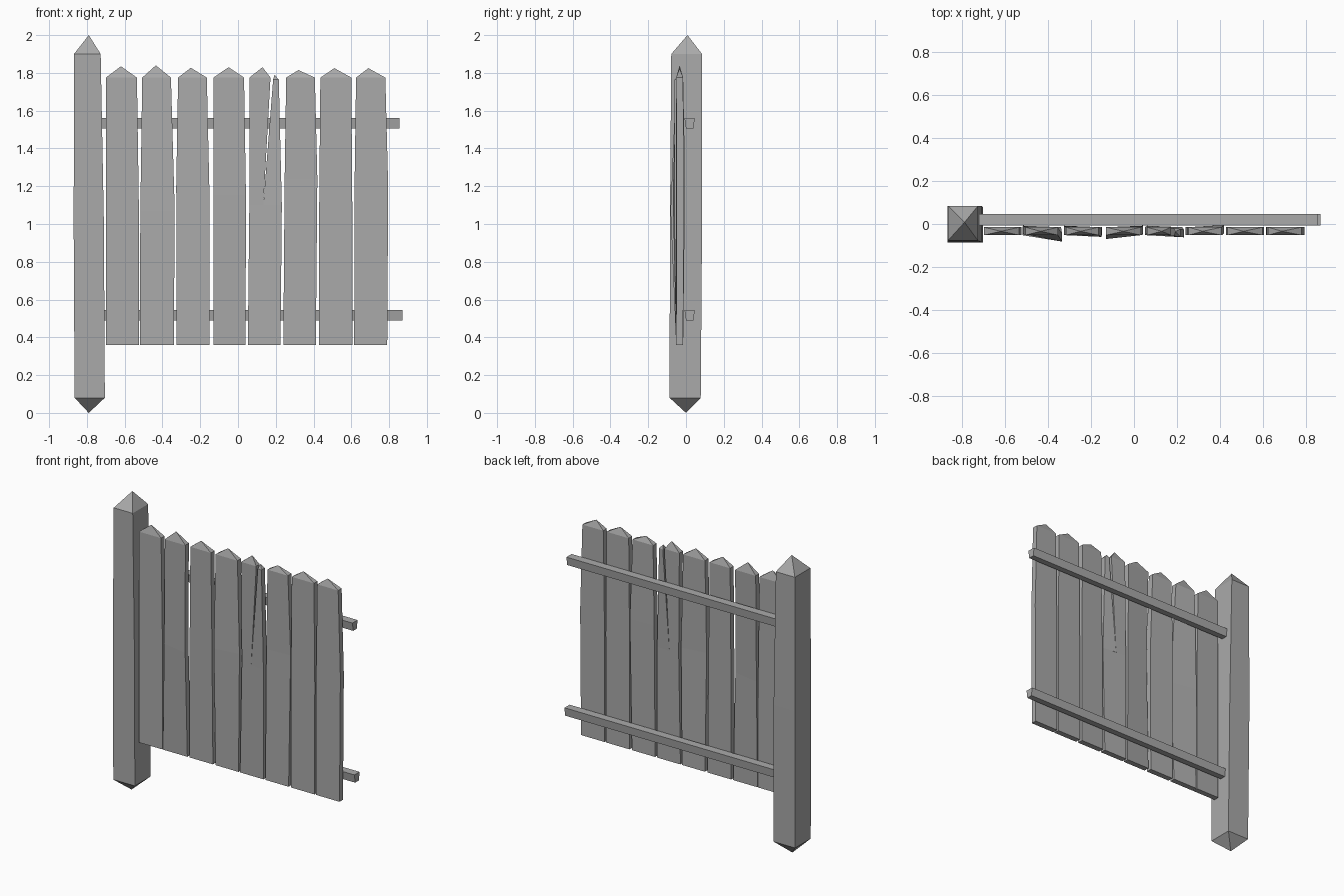
import bpy
import bmesh

default = bpy.data.objects.get("Cube")
if default:
    bpy.data.objects.remove(default, do_unlink=True)

wood = bpy.data.materials.new("grey wood")
wood.use_nodes = True
GREY = (0.4, 0.4, 0.4, 1)
wood.diffuse_color = GREY
wood.node_tree.nodes["Principled BSDF"].inputs["Base Color"].default_value = GREY


def ring(z, left, right, front_left, front_right, depth=0.037):
    """Four corners of a horizontal section; differing fronts give a twist."""
    return [(left, front_left, z), (right, front_right, z),
            (right, front_right + depth, z), (left, front_left + depth, z)]


def loft(bm, rings, top=None, bottom=None):
    """Skin a stack of sections, ending in a point or a flat cap."""
    rows = [[bm.verts.new(p) for p in r] for r in rings]
    for low, high in zip(rows, rows[1:]):
        for i in range(4):
            j = (i + 1) % 4
            bm.faces.new((low[i], low[j], high[j], high[i]))
    for row, tip in ((rows[0][::-1], bottom), (rows[-1], top)):
        if tip:
            apex = bm.verts.new(tip)
            for i in range(4):
                bm.faces.new((row[i], row[(i + 1) % 4], apex))
        else:
            bm.faces.new(row)


def finish(bm, name):
    bmesh.ops.recalc_face_normals(bm, faces=bm.faces)
    mesh = bpy.data.meshes.new(name)
    bm.to_mesh(mesh)
    bm.free()
    mesh.materials.append(wood)
    bpy.context.collection.objects.link(bpy.data.objects.new(name, mesh))


# Post, pointed at both ends
bm = bmesh.new()
loft(bm, [ring(0.08, -0.865, -0.705, -0.087, -0.087, 0.165),
          ring(1.0, -0.87, -0.71, -0.085, -0.085, 0.17),
          ring(1.9, -0.868, -0.727, -0.078, -0.078, 0.163)],
     top=(-0.79, 0.008, 2), bottom=(-0.79, 0, 0))
finish(bm, "post")

# Rails with a slightly slanted section
for name, z, end in (("lower_rail", 0.49, 0.87), ("upper_rail", 1.505, 0.855)):
    bm = bmesh.new()
    section = [(0, z), (0.04, z), (0.046, z + 0.055), (-0.008, z + 0.055)]
    loft(bm, [[(x, y, h) for y, h in section] for x in (-0.74, end)])
    finish(bm, name)

# Whole pickets: bottom, middle and top edges, tip, fronts at the middle
FRONT = -0.052
BASE, SHOULDER = 0.36, 1.775
pickets = [
    ((-0.7, -0.525), (-0.7, -0.525), (-0.7, -0.535), (-0.62, 1.835), (-0.052, -0.052), 1.1),
    ((-0.52, -0.34), (-0.517, -0.335), (-0.507, -0.355), (-0.435, 1.84), (-0.045, -0.082), 1.07),
    ((-0.325, -0.15), (-0.327, -0.152), (-0.317, -0.165), (-0.25, 1.827), (-0.045, -0.06), 1.2),
    ((-0.13, 0.04), (-0.13, 0.042), (-0.13, 0.032), (-0.05, 1.83), (-0.07, -0.045), 1.15),
    ((0.24, 0.412), (0.247, 0.42), (0.255, 0.407), (0.32, 1.815), (-0.052, -0.042), 1.24),
    ((0.43, 0.605), (0.43, 0.605), (0.436, 0.6), (0.51, 1.825), (-0.052, -0.05), 1.1),
    ((0.615, 0.79), (0.617, 0.795), (0.625, 0.78), (0.69, 1.825), (-0.052, -0.05), 1.2),
]
for n, (low, mid, high, tip, fronts, mid_z) in enumerate(pickets, 1):
    bm = bmesh.new()
    loft(bm, [ring(BASE, *low, FRONT, FRONT), ring(mid_z, *mid, *fronts),
              ring(SHOULDER, *high, FRONT, FRONT)], top=(tip[0], -0.034, tip[1]))
    finish(bm, f"picket_{n}")

# Split picket: sound lower board with two splinters above the crack
bm = bmesh.new()
loft(bm, [ring(BASE, 0.052, 0.225, FRONT, FRONT),
          ring(1.1, 0.06, 0.232, -0.045, -0.062)])
loft(bm, [ring(1.1, 0.06, 0.134, -0.045, -0.052),
          ring(SHOULDER, 0.06, 0.172, FRONT, FRONT)], top=(0.13, -0.034, 1.83))
loft(bm, [ring(1.1, 0.134, 0.232, -0.052, -0.062),
          ring(1.765, 0.186, 0.216, -0.056, -0.06)], top=(0.193, -0.036, 1.79))
finish(bm, "split_picket")
